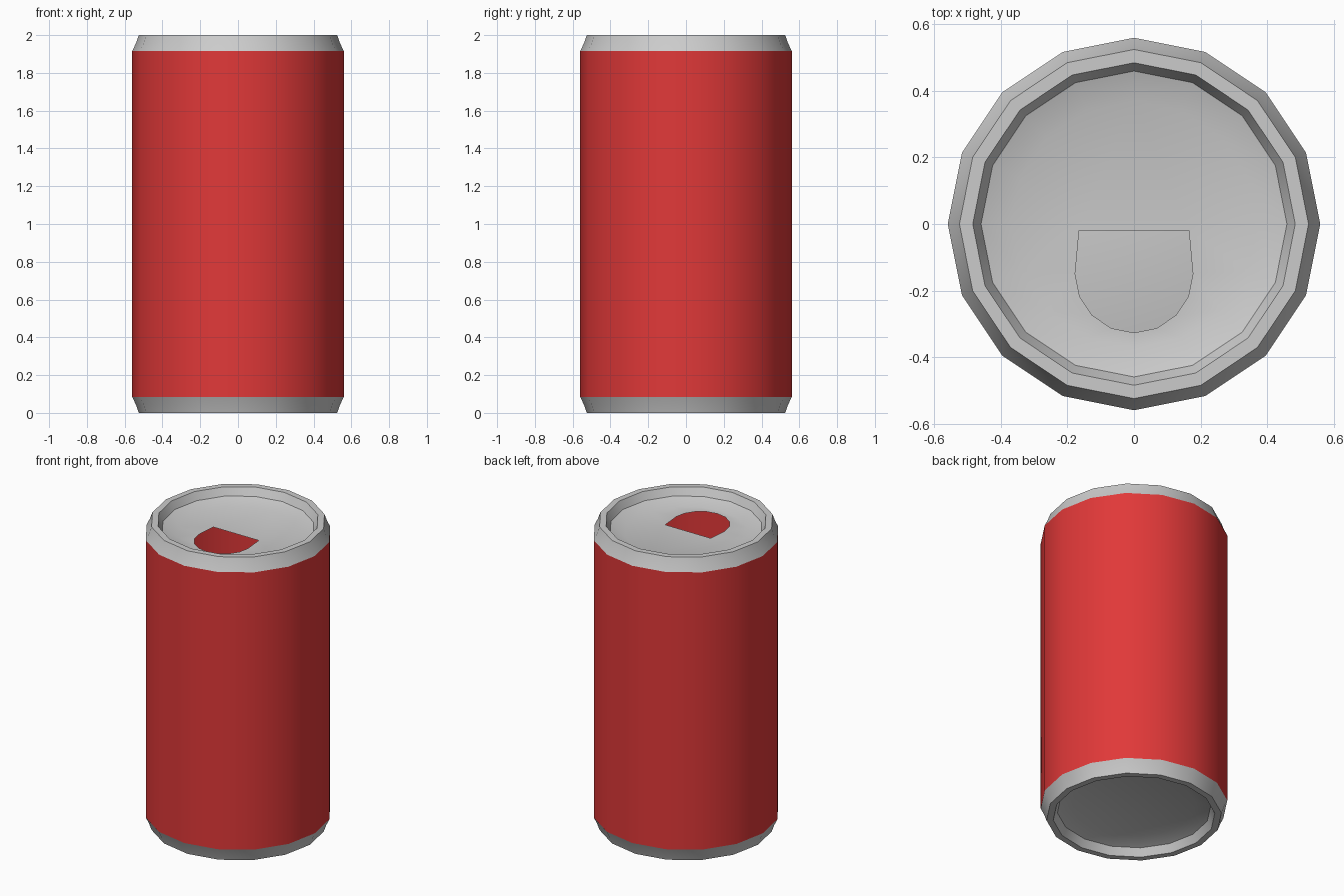
import bpy, bmesh
from math import sin, cos, pi, radians

if "Cube" in bpy.data.objects:
    bpy.data.objects.remove(bpy.data.objects["Cube"])

SIDES = 16


def finish(bm, name, mat=None):
    mesh = bpy.data.meshes.new(name)
    bm.to_mesh(mesh)
    bm.free()
    mesh.shade_smooth()
    mesh.set_sharp_from_angle(angle=radians(30))
    if mat:
        mesh.materials.append(mat)
    obj = bpy.data.objects.new(name, mesh)
    bpy.context.collection.objects.link(obj)
    return obj


def ring(bm, r, z):
    return [bm.verts.new((r * cos(2 * pi * i / SIDES), r * sin(2 * pi * i / SIDES), z))
            for i in range(SIDES)]


def revolve(bm, profile):
    """Skin rings through an (r, z) profile; returns the last ring."""
    prev = None
    for r, z in profile:
        cur = ring(bm, r, z)
        if prev:
            for i in range(SIDES):
                j = (i + 1) % SIDES
                bm.faces.new((prev[i], prev[j], cur[j], cur[i]))
        prev = cur
    return prev


def loop_edges(bm, verts):
    return [bm.edges.get((a, b)) or bm.edges.new((a, b))
            for a, b in zip(verts, verts[1:] + verts[:1])]


# Half section of an end cap: shoulder, rim, inner wall, dished floor
END = [(0.56, 1.915), (0.54, 1.958), (0.525, 2.0), (0.485, 2.0),
       (0.46, 1.95), (0.37, 1.92)]

red = bpy.data.materials.new("red_paint")
red.diffuse_color = (0.75, 0.04, 0.04, 1)
red.use_nodes = True
red.node_tree.nodes["Principled BSDF"].inputs["Base Color"].default_value = red.diffuse_color

# Painted side wall
bm = bmesh.new()
revolve(bm, [(0.56, 0.085), (0.56, 1.915)])
finish(bm, "can_body", red)

# Top end with the drinking opening
bm = bmesh.new()
outer = revolve(bm, END)
z = END[-1][1]
outline = [(0.165, -0.02)]
outline += [(0.177 * cos(pi * k / 8), -0.15 - 0.177 * sin(pi * k / 8)) for k in range(9)]
outline += [(-0.165, -0.02)]
hole = [bm.verts.new((x, y, z)) for x, y in outline]
bmesh.ops.triangle_fill(bm, use_beauty=True, use_dissolve=False, normal=(0, 0, 1),
                        edges=loop_edges(bm, outer) + loop_edges(bm, hole))
bm.normal_update()
for f in bm.faces:
    if all(abs(v.co.z - z) < 1e-5 for v in f.verts) and f.normal.z < 0:
        f.normal_flip()
finish(bm, "top_end")

# Closed bottom end, mirrored profile
bm = bmesh.new()
inner = revolve(bm, [(r, 2.0 - h) for r, h in END])
bm.faces.new(inner)
bmesh.ops.reverse_faces(bm, faces=bm.faces[:])
finish(bm, "bottom_end")
